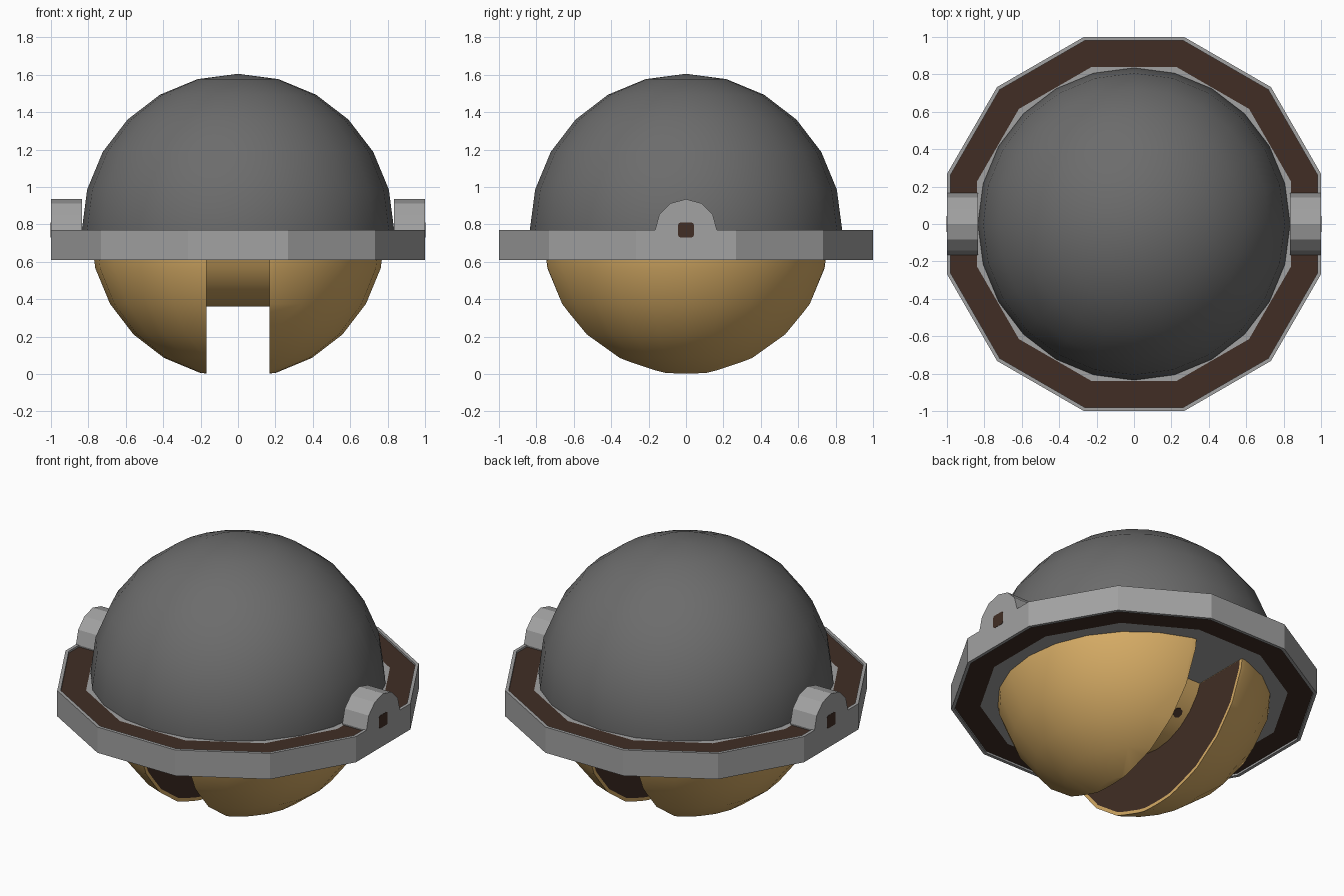
import bpy, bmesh, math
from mathutils import Matrix, Vector

if "Cube" in bpy.data.objects:
    bpy.data.objects.remove(bpy.data.objects["Cube"], do_unlink=True)

CENTRE = Vector((0, 0, 0.77))   # shared centre of the dome, shells and pivots


def material(name, rgb):
    m = bpy.data.materials.new(name)
    m.use_nodes = True
    m.diffuse_color = (*rgb, 1)
    m.node_tree.nodes["Principled BSDF"].inputs["Base Color"].default_value = (*rgb, 1)
    return m


dark_grey = material("dark grey", (0.15, 0.15, 0.15))
light_grey = material("light grey", (0.36, 0.36, 0.36))
gold = material("gold", (0.67, 0.41, 0.13))
brown = material("dark brown", (0.052, 0.027, 0.018))


def finish(bm, name, mats, smooth=False):
    bmesh.ops.recalc_face_normals(bm, faces=bm.faces)
    mesh = bpy.data.meshes.new(name)
    bm.to_mesh(mesh)
    bm.free()
    ob = bpy.data.objects.new(name, mesh)
    bpy.context.collection.objects.link(ob)
    for m in mats:
        mesh.materials.append(m)
    if smooth:
        bpy.ops.object.select_all(action='DESELECT')
        ob.select_set(True)
        bpy.context.view_layer.objects.active = ob
        bpy.ops.object.shade_smooth_by_angle(angle=math.radians(28))
    return ob


def cut(bm, point, normal):
    """Keep the side the normal points to and close the cut with one face."""
    res = bmesh.ops.bisect_plane(bm, geom=bm.verts[:] + bm.edges[:] + bm.faces[:],
                                 plane_co=point, plane_no=normal, clear_inner=True)
    edges = [e for e in res["geom_cut"] if isinstance(e, bmesh.types.BMEdge)]
    return bmesh.ops.edgeloop_fill(bm, edges=edges)["faces"]


def sphere(radius):
    bm = bmesh.new()
    bmesh.ops.create_uvsphere(bm, u_segments=24, v_segments=12, radius=radius,
                              matrix=Matrix.Translation(CENTRE))
    return bm


def cylinder(radius, depth, sides, matrix):
    bm = bmesh.new()
    bmesh.ops.create_cone(bm, cap_ends=True, segments=sides, radius1=radius,
                          radius2=radius, depth=depth, matrix=matrix)
    return bm


ALONG_X = Matrix.Rotation(math.pi / 2, 4, 'Y')

# Upper dome
bm = sphere(0.835)
cut(bm, (0, 0, 0.74), (0, 0, 1))
finish(bm, "dome", [dark_grey], True)

# Twelve-sided collar with a recessed brown band above and below
bm = cylinder(1 / math.cos(math.radians(15)), 0.16, 12,
              Matrix.Translation((0, 0, 0.69)) @ Matrix.Rotation(math.radians(15), 4, 'Z'))
for face in [f for f in bm.faces if abs(f.normal.z) > 0.9]:
    down = -face.normal.copy()
    bmesh.ops.inset_individual(bm, faces=[face], thickness=0.02)
    floor = bmesh.ops.extrude_discrete_faces(bm, faces=[face])["faces"][0]
    bmesh.ops.translate(bm, verts=floor.verts, vec=down * 0.012)
    band = bmesh.ops.inset_individual(bm, faces=[floor], thickness=0.145)["faces"]
    for f in band:
        f.material_index = 1
finish(bm, "collar", [light_grey, brown])

# Lower shell halves with brown inner walls, and the side lugs with sockets
for side, label in ((1, "left"), (-1, "right")):
    bm = sphere(0.79)
    cut(bm, (0, 0, 0.64), (0, 0, -1))
    wall = cut(bm, (side * 0.168, 0, 0), (side, 0, 0))
    bmesh.ops.recalc_face_normals(bm, faces=bm.faces)
    bmesh.ops.inset_region(bm, faces=wall, thickness=0.02, use_even_offset=True)
    for f in wall:
        f.material_index = 1
    finish(bm, label + "_lower_shell", [gold, brown], True)

    bm = cylinder(0.165, 0.165, 12,
                  Matrix.Translation(CENTRE + Vector((side * 0.9175, 0, 0))) @ ALONG_X)
    cut(bm, (0, 0, 0.68), (0, 0, 1))
    finish(bm, label + "_lug", [light_grey])

    bm = bmesh.new()
    bmesh.ops.create_cube(bm, size=1, matrix=Matrix.Translation(
        CENTRE + Vector((side * 0.999, 0, 0))) @ Matrix.Diagonal((0.005, 0.084, 0.08, 1)))
    corners = [e for e in bm.edges if abs((e.verts[0].co - e.verts[1].co).x) > 0.001]
    bmesh.ops.bevel(bm, geom=corners, offset=0.012, segments=2, profile=0.5, affect='EDGES')
    finish(bm, label + "_socket", [brown])

# Rounded hub bridging the slot between the shells
bm = cylinder(0.41, 0.36, 24, Matrix.Translation(CENTRE) @ ALONG_X)
cut(bm, (0, 0, 0.64), (0, 0, -1))
finish(bm, "hub", [gold], True)

# Small socket on the rear of the hub
out = Vector((0, 0.27, -0.32)).normalized()
place = Matrix.Translation(CENTRE + out * 0.407 + Vector((-0.1, 0, 0)))
bm = cylinder(0.03, 0.009, 8, place @ out.to_track_quat('Z', 'Y').to_matrix().to_4x4())
finish(bm, "hub_socket", [brown])
